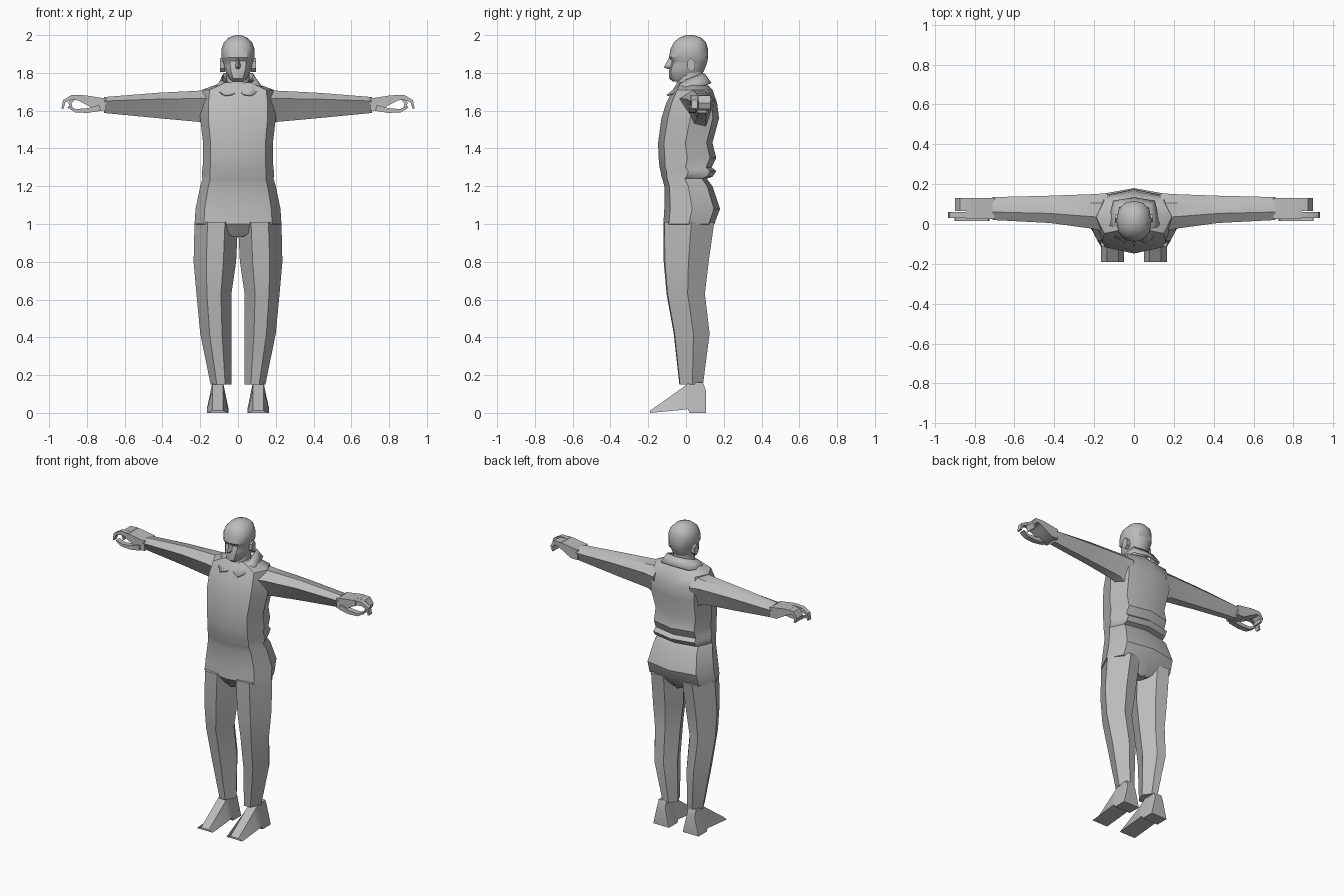
import bpy, bmesh, math
from mathutils import Vector

cube = bpy.data.objects.get("Cube")
if cube:
    bpy.data.objects.remove(cube, do_unlink=True)

grey = bpy.data.materials.new("plain grey")
grey.use_nodes = True
COLOUR = (0.5, 0.5, 0.5, 1)
grey.diffuse_color = COLOUR
grey.node_tree.nodes["Principled BSDF"].inputs["Base Color"].default_value = COLOUR


def finish(name, bm):
    """Turn a bmesh into a shaded, coloured object."""
    bmesh.ops.recalc_face_normals(bm, faces=bm.faces)
    mesh = bpy.data.meshes.new(name)
    bm.to_mesh(mesh)
    bm.free()
    mesh.materials.append(grey)
    obj = bpy.data.objects.new(name, mesh)
    bpy.context.collection.objects.link(obj)
    bpy.ops.object.select_all(action='DESELECT')
    obj.select_set(True)
    bpy.context.view_layer.objects.active = obj
    bpy.ops.object.shade_smooth_by_angle(angle=math.radians(35))
    return obj


def loft(name, rings, side=1):
    """Skin closed rings and cap both ends; side -1 mirrors in x."""
    bm = bmesh.new()
    rows = [[bm.verts.new((side * x, y, z)) for x, y, z in ring] for ring in rings]
    for low, high in zip(rows, rows[1:]):
        for i in range(len(low)):
            bm.faces.new((low[i - 1], low[i], high[i], high[i - 1]))
    bm.faces.new(rows[0])
    bm.faces.new(rows[-1])
    return finish(name, bm)


def oval(count, squareness):
    """Unit outline between a diamond and a square, starting at the front."""
    def bulge(value):
        return math.copysign(abs(value) ** squareness, value)
    turns = [math.tau * i / count for i in range(count)]
    return [(bulge(math.sin(t)), -bulge(math.cos(t))) for t in turns]


def section(outline, axis, at, u_range, v_range):
    """Fit a unit outline into two ranges, on the plane across one axis."""
    ring = []
    for u, v in outline:
        point = [(lo + hi) / 2 + f * (hi - lo) / 2
                 for f, (lo, hi) in ((u, u_range), (v, v_range))]
        point.insert("xyz".index(axis), at)
        ring.append(point)
    return ring


def upright(outline, rows):
    """Symmetric rings from rows of height, half width, front and back."""
    return [section(outline, "z", z, (-width, width), (front, back))
            for z, width, front, back in rows]


def finger(name, y_range, path, side):
    """Flat tapering bar that follows a path of x and z."""
    points = [Vector(p) for p in path]
    last = len(points) - 1
    rings = []
    for i, p in enumerate(points):
        along = points[min(i + 1, last)] - points[max(i - 1, 0)]
        offset = along.orthogonal().normalized() * (.016 - .011 * i / last)
        a, b = p + offset, p - offset
        near, far = y_range
        rings.append([(a.x, near, a.y), (a.x, far, a.y), (b.x, far, b.y), (b.x, near, b.y)])
    loft(name, rings, side)


BOX = [(-1, -1), (1, -1), (1, 1), (-1, 1)]
WEDGE = [(-1, -1), (1, -1), (.5, 1), (-.5, 1)]
LEG = [(-.4, -1), (.4, -.95), (1, .1), (.3, 1), (-.4, .9), (-1, .1)]
ARM = [(-1, .5), (-.3, 1), (.5, .9), (1, .4), (.5, -1), (-.2, -1)]

# Torso, from the crotch wedge over the jacket hem to the neck
loft("torso", upright(oval(8, .7), (
    (.93, .02, -.08, .1),
    (1, .23, -.12, .15),
    (1.08, .225, -.115, .18),
    (1.2, .2, -.115, .14),
    (1.24, .188, -.125, .11),
    (1.25, .19, -.13, .14),
    (1.28, .19, -.135, .16),
    (1.3, .187, -.14, .135),
    (1.35, .185, -.145, .16),
    (1.43, .185, -.148, .14),
    (1.56, .2, -.13, .175),
    (1.64, .2, -.105, .165),
    (1.71, .19, -.07, .14),
    (1.75, .08, -.045, .1))))

# Trouser leg: height, inner, outer, front, back
leg_rings = [section(LEG, "z", z, (inner, outer), (front, back))
             for z, inner, outer, front, back in (
    (1.01, 0, .23, -.12, .15),
    (.8, .01, .235, -.118, .12),
    (.63, .035, .22, -.103, .1),
    (.42, .035, .2, -.065, .125),
    (.15, .035, .145, -.035, .09))]

# Shoe from heel to toe: y, sole, top
shoe_rings = [section(WEDGE, "y", y, (.05, .165), (sole, top)) for y, sole, top in (
    (.105, 0, .12), (.09, 0, .16), (.02, 0, .16),
    (.01, .02, .155), (-.03, .015, .125), (-.19, 0, .012))]

# Sleeve from shoulder to cuff: x, front, back, bottom, top
sleeve_rings = [section(ARM, "x", x, (front, back), (bottom, top))
                for x, front, back, bottom, top in (
    (.13, -.045, .155, 1.5, 1.715),
    (.2, -.025, .15, 1.54, 1.706),
    (.42, .005, .142, 1.56, 1.695),
    (.71, .02, .135, 1.588, 1.672))]

# Palm: x, bottom, top
palm_rings = [section(BOX, "x", x, (.025, .13), (bottom, top)) for x, bottom, top in (
    (.7, 1.6, 1.665), (.75, 1.6, 1.672), (.8, 1.63, 1.68), (.84, 1.65, 1.682))]

# Curled digits: y range and path
DIGITS = {
    "fingers": ((.065, .13), [(.82, 1.667), (.87, 1.668), (.89, 1.64), (.88, 1.61)]),
    "pointing_finger": ((.03, .06), [(.82, 1.667), (.88, 1.67), (.92, 1.65), (.93, 1.61)]),
    "thumb": ((.015, .05), [(.73, 1.615), (.8, 1.6), (.86, 1.6), (.9, 1.62)]),
}

ear_rings = [section(oval(6, 1), "x", x, (.005, .05), (1.805, 1.88)) for x in (.07, .095)]

for side, word in ((1, "left"), (-1, "right")):
    loft(word + "_leg", leg_rings, side)
    loft(word + "_shoe", shoe_rings, side)
    loft(word + "_sleeve", sleeve_rings, side)
    loft(word + "_palm", palm_rings, side)
    loft(word + "_ear", ear_rings, side)
    for part, (y_range, path) in DIGITS.items():
        finger(f"{word}_{part}", y_range, path, side)

# Head with chin, mouth, recessed eyes and brow
loft("head", upright(oval(12, .87), (
    (1.755, .035, -.07, .05),
    (1.77, .048, -.09, .07),
    (1.81, .068, -.09, .095),
    (1.835, .074, -.084, .105),
    (1.862, .08, -.076, .114),
    (1.882, .088, -.09, .117),
    (1.925, .088, -.083, .117),
    (1.96, .076, -.066, .107),
    (1.985, .052, -.038, .083),
    (2, .015, 0, .04))))
loft("neck", upright(oval(12, .87), ((1.69, .065, -.06, .09), (1.83, .058, -.035, .09))))

# Nose widening down to its tip
nose_outline = [(-1, 1), (0, -1), (1, 1)]
loft("nose", upright(nose_outline, (
    (1.82, .018, -.098, -.06), (1.83, .022, -.118, -.06), (1.88, .012, -.09, -.06))))


# Collar: a folded strip, open at the throat
def both_sides(half):
    return [(-x, y, z) for x, y, z in reversed(half[1:])] + half


collar_top = both_sides([(0, .095, 1.795), (.075, .085, 1.795), (.085, 0, 1.76), (.012, -.072, 1.69)])
collar_edge = both_sides([(0, .13, 1.745), (.1, .115, 1.74), (.135, -.01, 1.71), (.065, -.1, 1.68)])
bm = bmesh.new()
upper, lower = ([bm.verts.new(p) for p in line] for line in (collar_top, collar_edge))
for i in range(len(upper) - 1):
    bm.faces.new((upper[i], upper[i + 1], lower[i + 1], lower[i]))
collar = finish("collar", bm)
fold = collar.modifiers.new("thickness", 'SOLIDIFY')
fold.thickness = .01
fold.offset = 0
